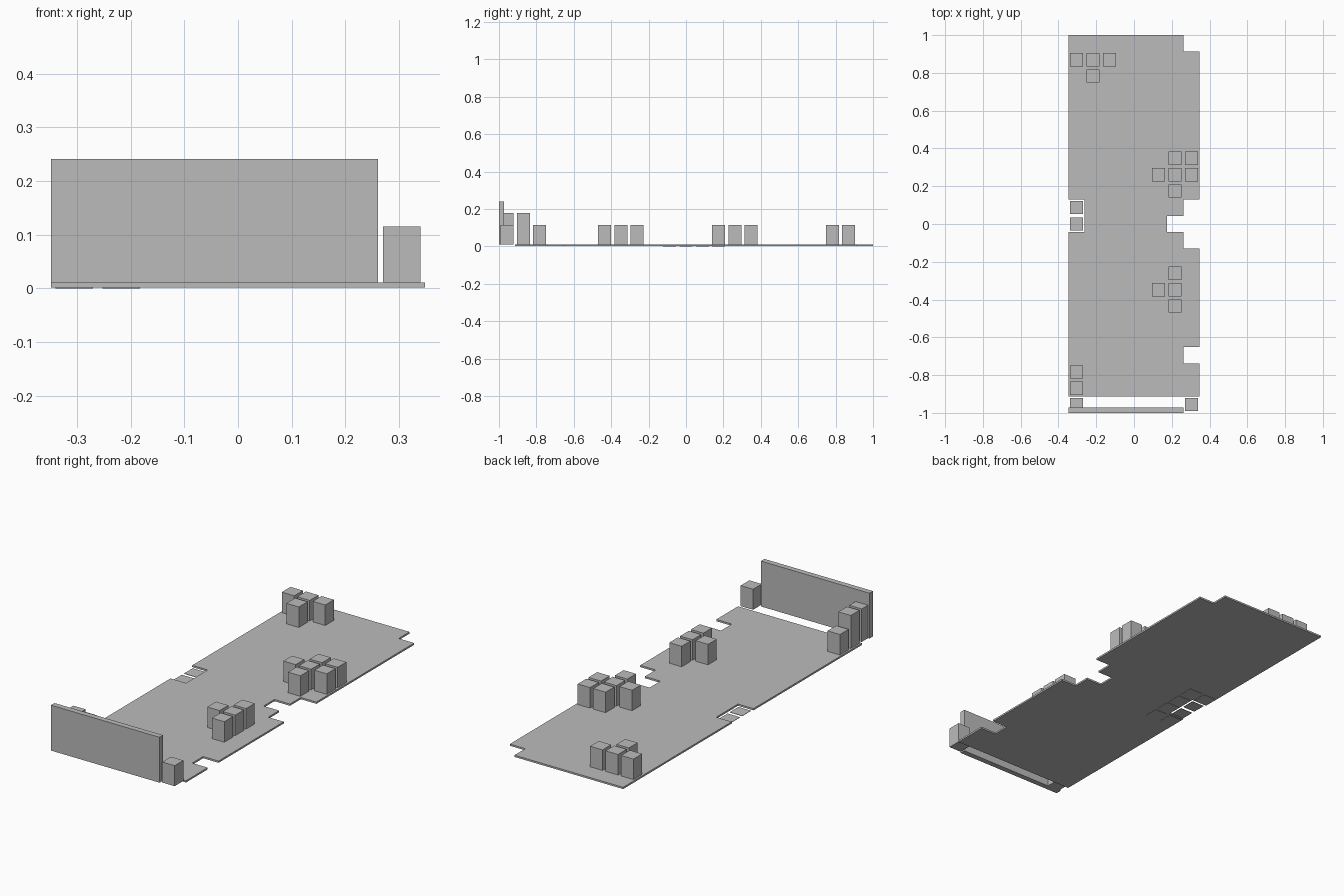
import bpy, bmesh

old = bpy.data.objects.get("Cube")
if old:
    bpy.data.objects.remove(old)

CELL = 2 / 23            # the layout sits on an 8 x 23 grid
X0, Y0 = -4 * CELL, -1.0
FLOOR_BOTTOM, FLOOR_TOP = 0.002, 0.011

grey = bpy.data.materials.new("plain_grey")
grey.use_nodes = True
COLOUR = (0.5, 0.5, 0.5, 1)
grey.diffuse_color = COLOUR
grey.node_tree.nodes["Principled BSDF"].inputs["Base Color"].default_value = COLOUR


def prism(name, outline, z0, z1):
    """Extrude a flat outline from z0 up to z1."""
    bm = bmesh.new()
    face = bm.faces.new([bm.verts.new((x, y, z0)) for x, y in outline])
    top = bmesh.ops.extrude_face_region(bm, geom=[face])["geom"]
    for v in top:
        if isinstance(v, bmesh.types.BMVert):
            v.co.z = z1
    bmesh.ops.recalc_face_normals(bm, faces=bm.faces)
    mesh = bpy.data.meshes.new(name)
    bm.to_mesh(mesh)
    bm.free()
    mesh.materials.append(grey)
    obj = bpy.data.objects.new(name, mesh)
    bpy.context.collection.objects.link(obj)
    return obj


def box(name, x0, x1, y0, y1, z0, z1):
    return prism(name, [(x0, y0), (x1, y0), (x1, y1), (x0, y1)], z0, z1)


def cell_block(name, col, row, z0, z1):
    """Block filling 80% of one grid cell."""
    x, y, h = X0 + (col + 0.5) * CELL, Y0 + (row + 0.5) * CELL, CELL * 0.4
    return box(name, x - h, x + h, y - h, y + h, z0, z1)


# Floor slab with stepped notches, corners given in grid units
corners = [(0, 1), (8, 1), (8, 3), (7, 3), (7, 4), (8, 4), (8, 10), (7, 10),
           (7, 11), (6, 11), (6, 12), (7, 12), (7, 13), (8, 13), (8, 22),
           (7, 22), (7, 23), (0, 23), (0, 13), (1, 13), (1, 11), (0, 11)]
prism("floor_slab", [(X0 + c * CELL, Y0 + r * CELL) for c, r in corners],
      FLOOR_BOTTOM, FLOOR_TOP)

# Upright panel across the front
box("front_panel", X0, X0 + 7 * CELL, -1.0, -0.972, FLOOR_TOP, 0.241)

# Standing blocks, grouped by area
groups = {
    "back_right_block": [(0, 21), (1, 21), (2, 21), (1, 20)],
    "mid_left_block": [(6, 15), (7, 15), (5, 14), (6, 14), (7, 14), (6, 13)],
    "fore_left_block": [(6, 8), (5, 7), (6, 7), (6, 6)],
    "front_corner_block": [(7, 0), (0, 2)],
}
for name, cells in groups.items():
    for col, row in cells:
        cell_block(name, col, row, FLOOR_TOP, 0.115)
for row in (0, 1):
    cell_block("tall_corner_block", 0, row, FLOOR_TOP, 0.178)

# Thin tiles under the floor, two of them showing in the side notch
for col in (0, 1):
    for row in range(10, 14):
        cell_block("under_tile", col, row, 0.0, FLOOR_BOTTOM)
